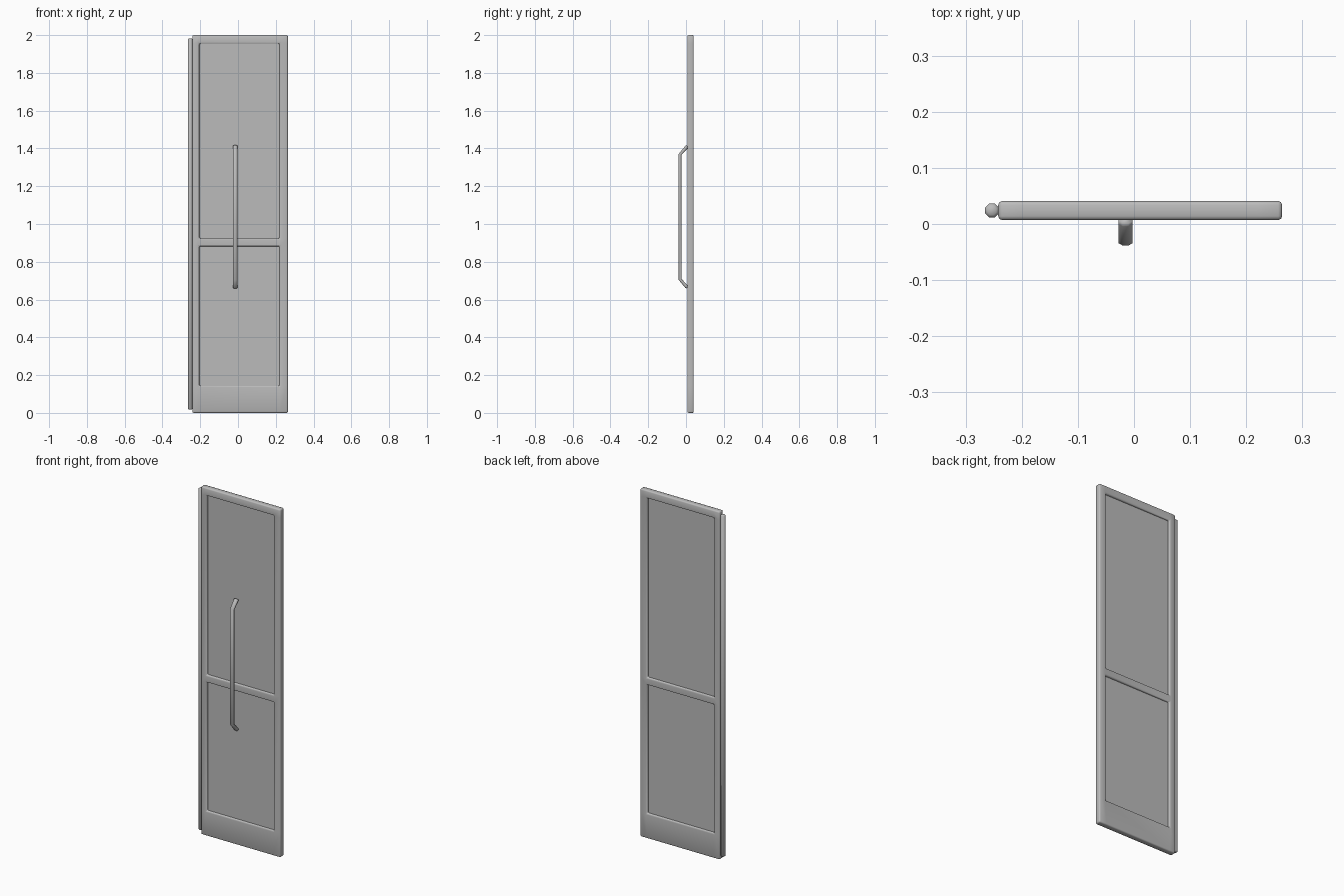
import bpy, bmesh, math

if "Cube" in bpy.data.objects:
    bpy.data.objects.remove(bpy.data.objects["Cube"])

grey = bpy.data.materials.new("grey_metal")
grey.diffuse_color = (0.5, 0.5, 0.5, 1)
grey.use_nodes = True
grey.node_tree.nodes["Principled BSDF"].inputs["Base Color"].default_value = grey.diffuse_color


def finish(name, bm, smooth=True):
    bmesh.ops.recalc_face_normals(bm, faces=bm.faces)
    for f in bm.faces:
        f.smooth = smooth
    me = bpy.data.meshes.new(name)
    bm.to_mesh(me)
    bm.free()
    me.materials.append(grey)
    ob = bpy.data.objects.new(name, me)
    bpy.context.collection.objects.link(ob)
    return ob


def loft(name, rings):
    """Skin a list of vertex rings and cap both ends."""
    bm = bmesh.new()
    rows = [[bm.verts.new(p) for p in r] for r in rings]
    n = len(rows[0])
    for a, b in zip(rows, rows[1:]):
        for i in range(n):
            j = (i + 1) % n
            bm.faces.new((a[i], a[j], b[j], b[i]))
    bm.faces.new(rows[0])
    bm.faces.new(rows[-1])
    return finish(name, bm)


# Door frame: a grid with two openings, given thickness and bevelled edges
xs = [-0.242, -0.205, 0.22, 0.264]
zs = [0, 0.143, 0.882, 0.924, 1.955, 2.0]
Y0, Y1 = 0.007, 0.041
bm = bmesh.new()
grid = [[bm.verts.new((x, Y0, z)) for x in xs] for z in zs]
for r in range(5):
    for c in range(3):
        if c == 1 and r in (1, 3):
            continue
        bm.faces.new((grid[r][c], grid[r][c + 1], grid[r + 1][c + 1], grid[r + 1][c]))
bmesh.ops.recalc_face_normals(bm, faces=bm.faces)
ext = bmesh.ops.extrude_face_region(bm, geom=bm.faces[:], use_keep_orig=True)
for v in ext["geom"]:
    if isinstance(v, bmesh.types.BMVert):
        v.co.y = Y1
frame = finish("door_frame", bm)
bev = frame.modifiers.new("edge_bevel", 'BEVEL')
bev.width = 0.007
bev.segments = 2
bev.limit_method = 'ANGLE'

# Thin infill panels set midway in the frame
for name, z0, z1 in (("lower_panel", zs[1], zs[2]), ("upper_panel", zs[3], zs[4])):
    bm = bmesh.new()
    bmesh.ops.create_cube(bm, size=1)
    for v in bm.verts:
        v.co.x = 0.0075 + v.co.x * 0.435
        v.co.y = 0.024 + v.co.y * 0.008
        v.co.z = (z0 + z1) / 2 + v.co.z * (z1 - z0 + 0.01)
    finish(name, bm, False)


def octagon(cx, cy, z, rx, ry, slope=0):
    """Eight-sided section; slope shears z along y for mitred joints."""
    pts = []
    for k in range(8):
        a = math.pi / 8 + k * math.pi / 4
        dy = ry * math.sin(a)
        pts.append((cx + rx * math.cos(a), cy + dy, z + slope * dy))
    return pts


# Hinge rod along the left edge, with chamfered ends
loft("hinge_rod", [octagon(-0.253, 0.024, z, r, r) for z, r in
                   ((0.018, 0.008), (0.023, 0.0135), (1.977, 0.0135), (1.982, 0.008))])

# Pull handle: upright bar with ends bent back to the door
loft("pull_handle", [octagon(-0.015, y, z, 0.0132, ry, s) for y, z, ry, s in (
    (0.008, 0.664, 0.007, 1.0), (0.002, 0.669, 0.007, 1.0), (-0.0315, 0.707, 0.0075, 0.45),
    (-0.0315, 1.368, 0.0075, -0.45), (0.002, 1.406, 0.007, -1.0), (0.008, 1.411, 0.007, -1.0))])
